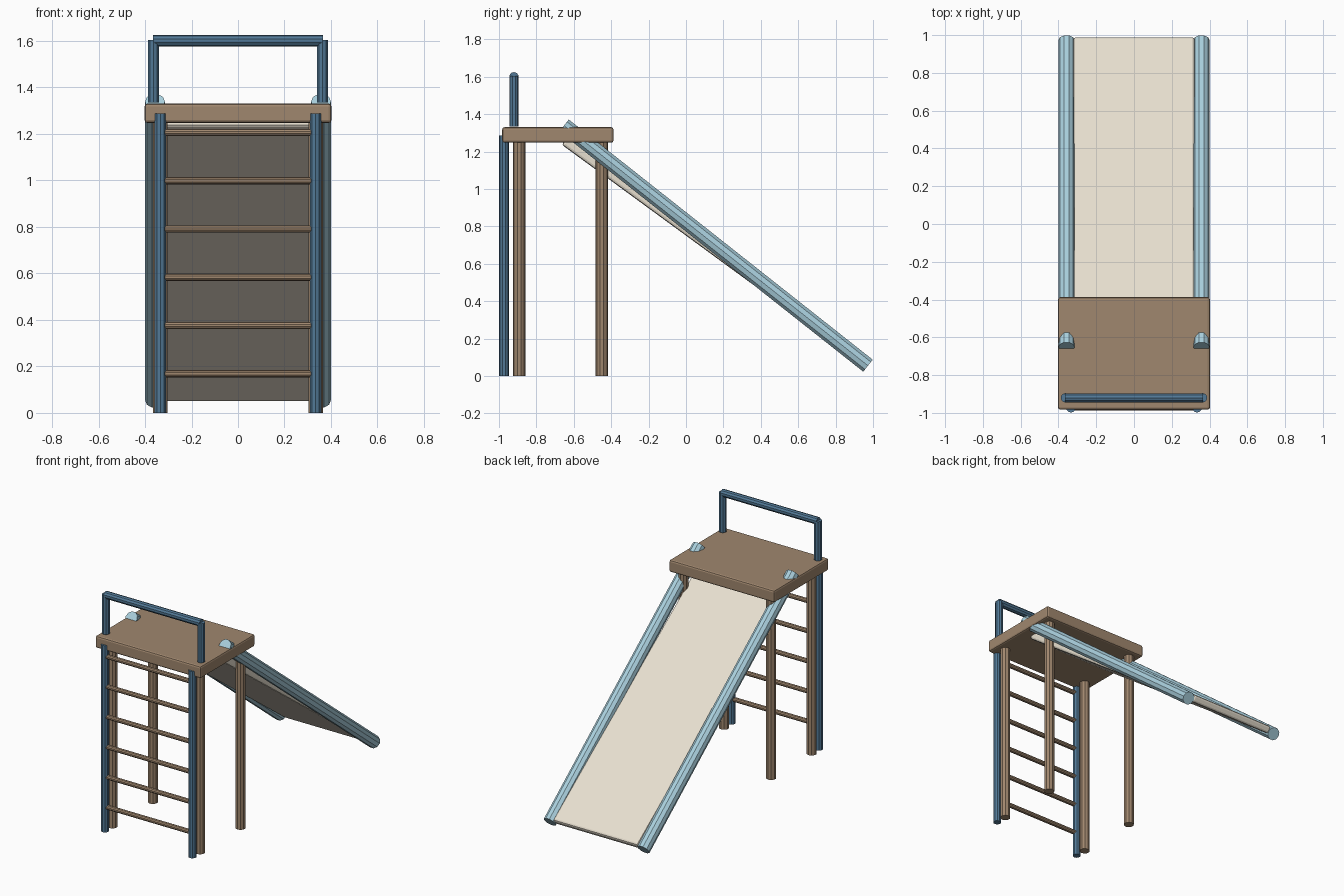
import bpy, math
from mathutils import Vector, Quaternion

if "Cube" in bpy.data.objects:
    bpy.data.objects.remove(bpy.data.objects["Cube"])


def material(name, rgb):
    m = bpy.data.materials.new(name)
    lin = [((c / 255 + 0.055) / 1.055) ** 2.4 for c in rgb]
    m.diffuse_color = (*lin, 1)
    m.use_nodes = True
    m.node_tree.nodes["Principled BSDF"].inputs["Base Color"].default_value = m.diffuse_color
    return m


WOOD = material("wood_brown", (160, 135, 110))
DARK_BLUE = material("dark_blue", (82, 121, 150))
LIGHT_BLUE = material("light_blue", (169, 207, 221))
CREAM = material("cream", (231, 223, 207))


def finish(ob, name, mat):
    ob.name = name
    ob.data.materials.append(mat)
    return ob


def tube(name, a, b, radius, mat, spin=0.0, sides=10):
    """Faceted cylinder running from point a to point b."""
    a, b = Vector(a), Vector(b)
    d = b - a
    bpy.ops.mesh.primitive_cylinder_add(vertices=sides, radius=radius, depth=d.length,
                                        location=(a + b) / 2)
    ob = bpy.context.object
    turn = d.to_track_quat('Z', 'Y') @ Quaternion((0, 0, 1), spin)
    ob.rotation_euler = turn.to_euler()
    return finish(ob, name, mat)


def board(name, center, size, mat, bevel, tilt=0.0):
    """Slab with softened edges, tilted about x."""
    bpy.ops.mesh.primitive_cube_add(size=1, location=center)
    ob = bpy.context.object
    ob.scale = size
    bpy.ops.object.transform_apply(location=False, rotation=False, scale=True)
    ob.rotation_euler.x = tilt
    mod = ob.modifiers.new("soft_edges", 'BEVEL')
    mod.width = bevel
    mod.segments = 2
    return finish(ob, name, mat)


# Platform
board("platform", (0, -0.685, 1.2885), (0.804, 0.595, 0.083), WOOD, 0.012)

for side, s in (("left", -1), ("right", 1)):
    # Platform legs
    for end, y in (("front", -0.892), ("back", -0.45)):
        tube(f"{end}_{side}_leg", (s * 0.334, y, 0), (s * 0.334, y, 1.26), 0.033, WOOD)
    # Ladder uprights
    tube(f"{side}_ladder_rail", (s * 0.334, -0.973, 0), (s * 0.334, -0.973, 1.287),
         0.0255, DARK_BLUE)
    # Handrail posts
    tube(f"{side}_handrail_post", (s * 0.363, -0.92, 1.335), (s * 0.363, -0.92, 1.605),
         0.025, DARK_BLUE)
    # Slide side rails, flat facet upward
    tube(f"{side}_slide_rail", (s * 0.357, -0.652, 1.339), (s * 0.357, 0.973, 0.055),
         0.043, LIGHT_BLUE, math.pi / 2)

# Handrail crossbar
tube("handrail_bar", (-0.366, -0.92, 1.6), (0.366, -0.92, 1.6), 0.025, DARK_BLUE)

# Ladder rungs
for i in range(6):
    z = 0.168 + i * 0.2076
    tube(f"rung_{i + 1}", (-0.334, -0.973, z), (0.334, -0.973, z), 0.0155, WOOD)

# Slide bed, defined by the two ends of its underside
low, high, thick = Vector((0, 0.964, 0.045)), Vector((0, -0.665, 1.237)), 0.05
run = low - high
angle = math.atan2(run.z, run.y)
normal = Vector((0, -math.sin(angle), math.cos(angle)))
board("slide_bed", (low + high) / 2 + normal * thick / 2, (0.644, run.length, thick),
      CREAM, 0.014, angle)
